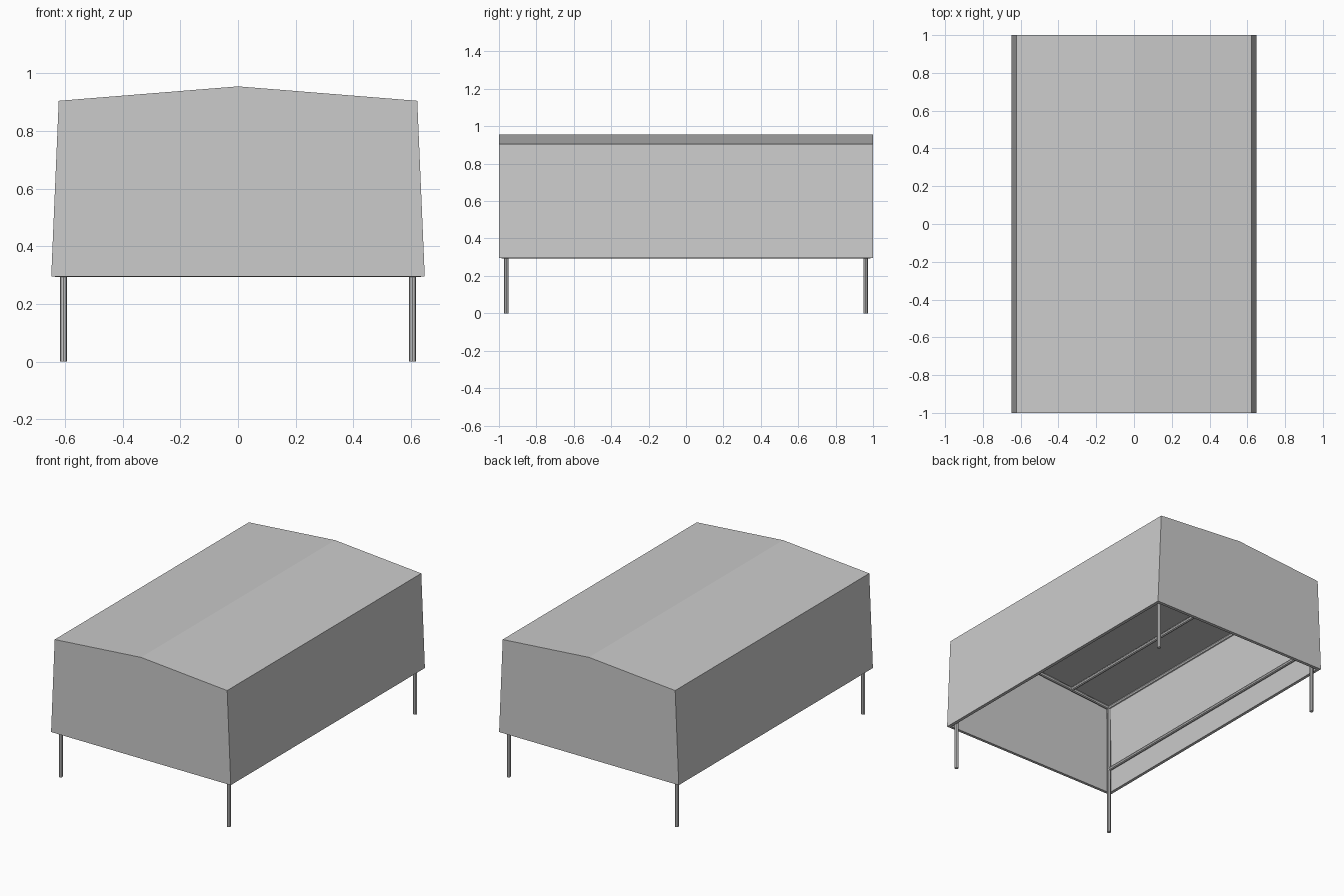
import bpy, bmesh
from mathutils import Vector

if "Cube" in bpy.data.objects:
    bpy.data.objects.remove(bpy.data.objects["Cube"])

T = 0.02                       # cover thickness
EAVE, RIDGE, HEM = 0.905, 0.955, 0.295


def make_object(name, bm):
    bmesh.ops.recalc_face_normals(bm, faces=bm.faces)
    me = bpy.data.meshes.new(name)
    bm.to_mesh(me)
    bm.free()
    ob = bpy.data.objects.new(name, me)
    bpy.context.collection.objects.link(ob)
    return ob


def bar(name, a, b, w=0.024, sides=8):
    # straight tube between two points
    a, b = Vector(a), Vector(b)
    bm = bmesh.new()
    bmesh.ops.create_cone(bm, cap_ends=True, segments=sides, radius1=w / 2,
                          radius2=w / 2, depth=(b - a).length)
    ob = make_object(name, bm)
    ob.location = (a + b) / 2
    ob.rotation_euler = (b - a).to_track_quat('Z', 'Y').to_euler()
    return ob


# fabric cover: gabled profile, open underneath, thickened inward
profile = [(-0.648, HEM), (-0.622, EAVE), (0, RIDGE), (0.622, EAVE), (0.648, HEM)]
bm = bmesh.new()
front = [bm.verts.new((x, -1, z)) for x, z in profile]
back = [bm.verts.new((x, 1, z)) for x, z in profile]
bm.faces.new(front)
bm.faces.new(back[::-1])
for i in range(4):
    bm.faces.new((front[i], back[i], back[i + 1], front[i + 1]))
cover = make_object("cover", bm)
# outward normals are forced on the open shell
bm = bmesh.new()
bm.from_mesh(cover.data)
for f in bm.faces:
    if f.normal.dot(f.calc_center_median() - Vector((0, 0, 0.6))) < 0:
        f.normal_flip()
bm.to_mesh(cover.data)
bm.free()
shell = cover.modifiers.new("thickness", 'SOLIDIFY')
shell.thickness = T
shell.offset = -1
shell.use_even_offset = True
shell.use_rim = True

# frame: legs, end rafters, side rails and roof rails
X, Y, TOP, PEAK = 0.606, 0.96, 0.872, 0.92


def roof_z(x):
    return PEAK + (TOP - PEAK) * abs(x) / X


for side, s in (("left", -1), ("right", 1)):
    for end, e in (("front", -1), ("back", 1)):
        bar(f"{end}_{side}_leg", (s * X, e * Y, 0), (s * X, e * Y, TOP))
        bar(f"{end}_{side}_rafter", (s * X, e * Y, TOP), (0, e * Y, PEAK))
    bar(f"{side}_lower_rail", (s * X, -Y, 0.44), (s * X, Y, 0.44))
    bar(f"{side}_eave_rail", (s * X, -Y, TOP), (s * X, Y, TOP))
    bar(f"{side}_roof_rail", (s * 0.31, -Y, roof_z(0.31)), (s * 0.31, Y, roof_z(0.31)))
bar("ridge_rail", (0, -Y, PEAK), (0, Y, PEAK))
